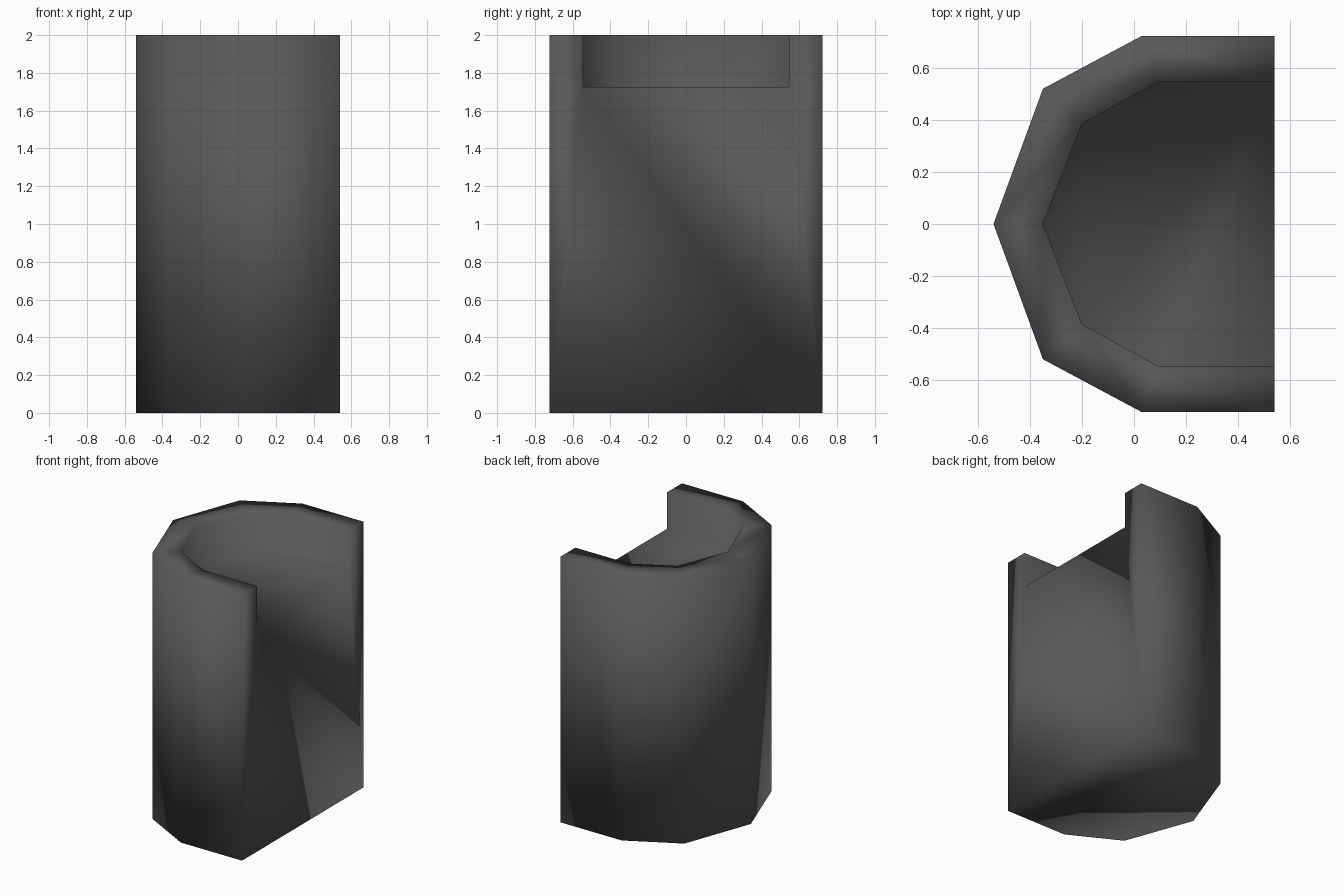
import bpy
import bmesh

cube = bpy.data.objects.get("Cube")
if cube:
    bpy.data.objects.remove(cube, do_unlink=True)

HEIGHT, FLOOR = 2.0, 1.725


def material(name, rgb):
    mat = bpy.data.materials.new(name)
    mat.use_nodes = True
    mat.diffuse_color = (*rgb, 1)
    bsdf = mat.node_tree.nodes["Principled BSDF"]
    bsdf.inputs["Base Color"].default_value = (*rgb, 1)
    bsdf.inputs["Roughness"].default_value = 0.8
    return mat


def mirrored(half):
    """Open outline: the -y half, its tip on y = 0, then the mirrored +y half."""
    return half + [(x, -y) for x, y in reversed(half[:-1])]


# Outlines of the block and of the recess, both open towards +x
outer = mirrored([(0.54, -0.723), (0.03, -0.723), (-0.35, -0.52), (-0.54, 0)])
inner = mirrored([(0.54, -0.545), (0.09, -0.545), (-0.2, -0.385), (-0.35, 0)])

bm = bmesh.new()


def ring(outline, z):
    return [bm.verts.new((x, y, z)) for x, y in outline]


def strip(a, b):
    for i in range(len(a) - 1):
        bm.faces.new((a[i], a[i + 1], b[i + 1], b[i]))


base, rim_out = ring(outer, 0), ring(outer, HEIGHT)
rim_in, floor = ring(inner, HEIGHT), ring(inner, FLOOR)

# Outer wall, rim and recess wall
strip(base, rim_out)
strip(rim_out, rim_in)
strip(rim_in, floor)

# Underside, recess floor and the notched flat side
bm.faces.new(base)
bm.faces.new(floor)
bm.faces.new((base[0], base[-1], rim_out[-1], rim_in[-1],
              floor[-1], floor[0], rim_in[0], rim_out[0]))
bmesh.ops.recalc_face_normals(bm, faces=bm.faces)

# Soft shading runs across every edge
for face in bm.faces:
    face.smooth = True

mesh = bpy.data.meshes.new("recessed_block")
bm.to_mesh(mesh)
bm.free()
mesh.materials.append(material("dark grey", (0.1, 0.1, 0.1)))
block = bpy.data.objects.new("recessed_block", mesh)
bpy.context.collection.objects.link(block)
